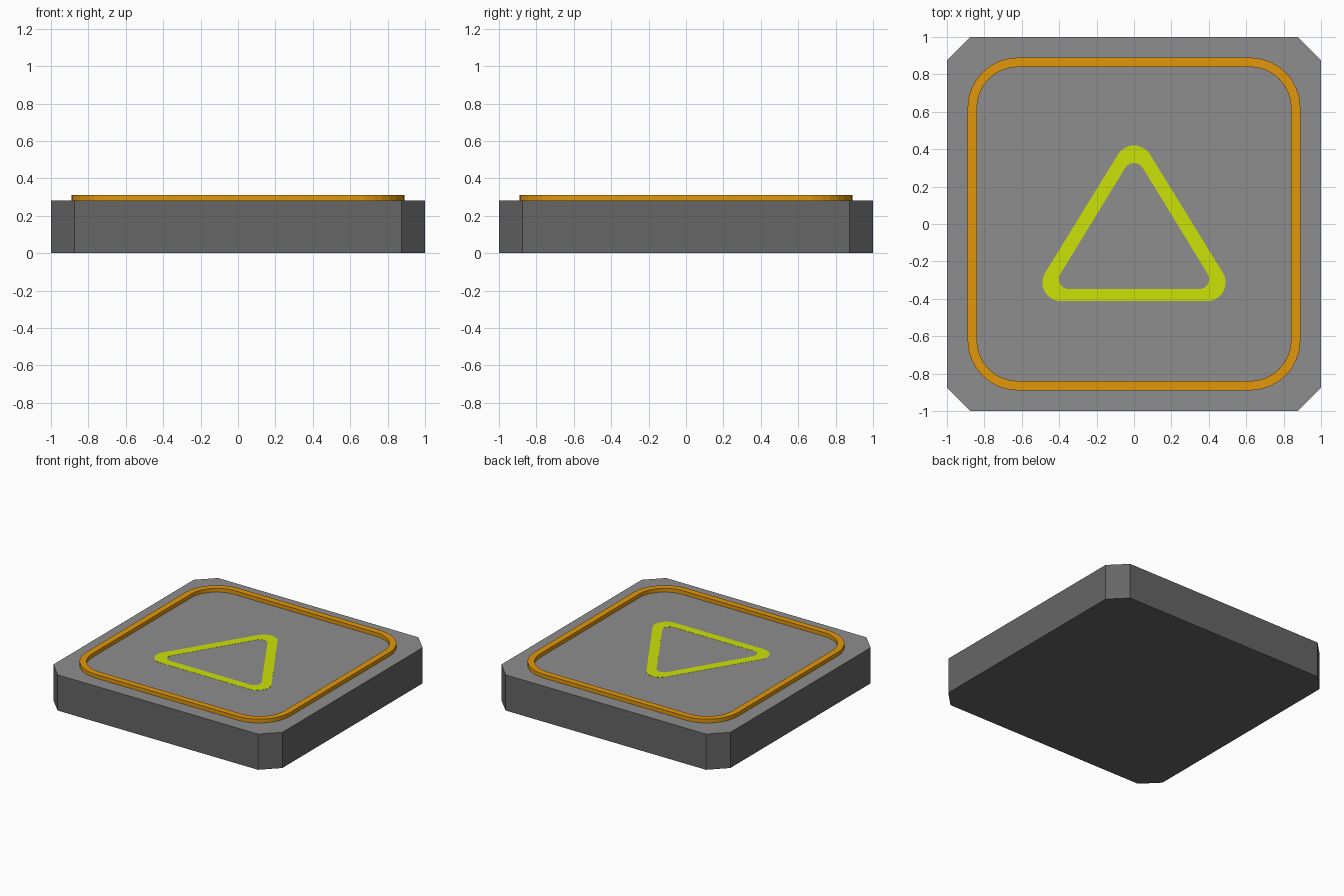
import bpy
import math
from mathutils import Vector

if "Cube" in bpy.data.objects:
    bpy.data.objects.remove(bpy.data.objects["Cube"])


def material(name, rgb):
    m = bpy.data.materials.new(name)
    m.diffuse_color = (*rgb, 1)
    m.use_nodes = True
    m.node_tree.nodes["Principled BSDF"].inputs["Base Color"].default_value = m.diffuse_color
    return m


DARK = material("body dark grey", (0.133, 0.133, 0.133))
GREY = material("top grey", (0.27, 0.27, 0.27))
ORANGE = material("rim orange", (0.76, 0.31, 0.003))
LIME = material("marking lime", (0.60, 0.76, 0.002))


def add_mesh(name, verts, faces, *mats):
    me = bpy.data.meshes.new(name)
    me.from_pydata(verts, [], faces)
    for m in mats:
        me.materials.append(m)
    ob = bpy.data.objects.new(name, me)
    bpy.context.collection.objects.link(ob)
    return ob


def rounded_outline(centres, radii, steps):
    """Counter-clockwise outline wrapped around circles at the corners."""
    pts, n = [], len(centres)
    for i, (c, r) in enumerate(zip(centres, radii)):
        c = Vector(c)
        e_in = c - Vector(centres[i - 1])
        e_out = Vector(centres[(i + 1) % n]) - c
        a = math.atan2(-e_in.x, e_in.y)      # outward normals of both edges
        b = math.atan2(-e_out.x, e_out.y)
        sweep = (b - a) % (2 * math.pi)
        for k in range(steps + 1):
            t = a + sweep * k / steps
            pts.append((c.x + r * math.cos(t), c.y + r * math.sin(t)))
    return pts


def band(name, outer, inner, z0, z1, mat):
    """Closed ring between two outlines with equal point counts."""
    n = len(outer)
    loops = [(outer, z0), (outer, z1), (inner, z1), (inner, z0)]
    verts = [(x, y, z) for pts, z in loops for x, y in pts]
    faces = []
    for s in range(4):
        a, b = s * n, (s + 1) % 4 * n
        for i in range(n):
            j = (i + 1) % n
            faces.append((a + i, a + j, b + j, b + i))
    return add_mesh(name, verts, faces, mat)


# Slab with chamfered corners, lighter on its top face
TOP, C = 0.282, 0.875
octagon = [(C, -1), (1, -C), (1, C), (C, 1), (-C, 1), (-1, C), (-1, -C), (-C, -1)]
verts = [(x, y, z) for z in (0, TOP) for x, y in octagon]
faces = [tuple(range(7, -1, -1)), tuple(range(8, 16))]
faces += [(i, (i + 1) % 8, (i + 1) % 8 + 8, i + 8) for i in range(8)]
slab = add_mesh("slab", verts, faces, DARK, GREY)
for p in slab.data.polygons:
    p.material_index = int(p.normal.z > 0.5)

# Raised rounded-square rim
q = 0.62
square = [(q, -q), (q, q), (-q, q), (-q, -q)]
band("raised_rim", rounded_outline(square, [0.27] * 4, 8),
     rounded_outline(square, [0.22] * 4, 8), TOP, 0.312, ORANGE)

# Painted rounded triangle
outer = rounded_outline([(-0.39, -0.313), (0.39, -0.313), (0, 0.32)], [0.1] * 3, 10)
inner = rounded_outline([(-0.35, -0.295), (0.35, -0.295), (0, 0.27)], [0.052, 0.052, 0.056], 10)
band("triangle_marking", outer, inner, TOP - 0.001, TOP + 0.001, LIME)
